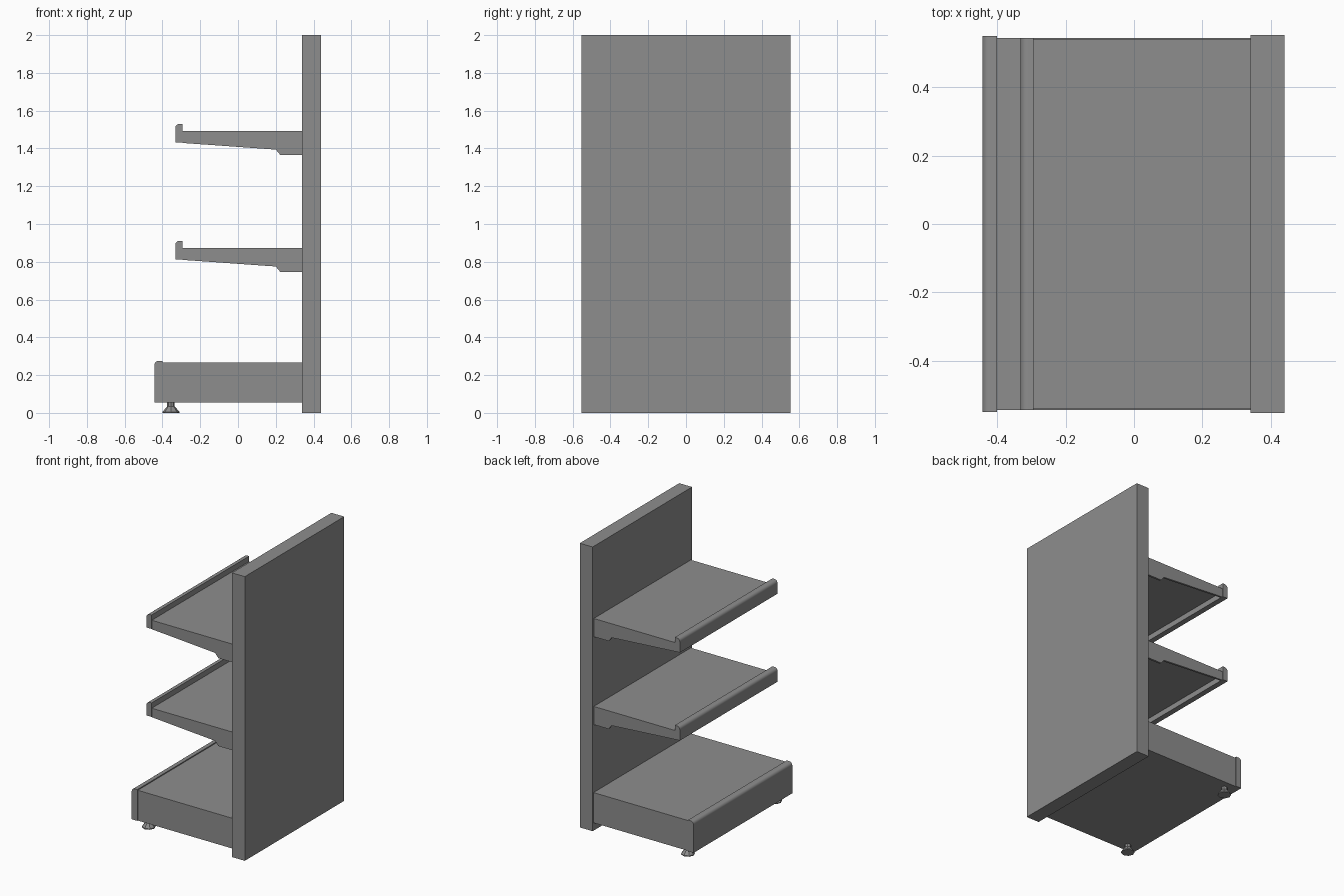
import bpy
import bmesh
import math

cube = bpy.data.objects.get("Cube")
if cube:
    bpy.data.objects.remove(cube, do_unlink=True)

grey = bpy.data.materials.new("shelf grey")
grey.use_nodes = True
GREY = (0.27, 0.27, 0.27, 1)
grey.diffuse_color = GREY
grey.node_tree.nodes["Principled BSDF"].inputs["Base Color"].default_value = GREY

PANEL_X = 0.34


def finish(name, bm, smooth=False):
    bmesh.ops.recalc_face_normals(bm, faces=bm.faces)
    mesh = bpy.data.meshes.new(name)
    bm.to_mesh(mesh)
    bm.free()
    mesh.materials.append(grey)
    obj = bpy.data.objects.new(name, mesh)
    bpy.context.collection.objects.link(obj)
    if smooth:
        bpy.ops.object.select_all(action='DESELECT')
        obj.select_set(True)
        bpy.context.view_layer.objects.active = obj
        bpy.ops.object.shade_smooth_by_angle(angle=math.radians(35))
    return obj


def extrude(name, outline, y0, y1, smooth=False):
    """Sweep an outline in the x-z plane from y0 to y1."""
    bm = bmesh.new()
    face = bm.faces.new([bm.verts.new((x, y0, z)) for x, z in outline])
    new = bmesh.ops.extrude_face_region(bm, geom=[face])["geom"]
    verts = [v for v in new if isinstance(v, bmesh.types.BMVert)]
    bmesh.ops.translate(bm, verts=verts, vec=(0, y1 - y0, 0))
    return finish(name, bm, smooth)


def rect(x0, x1, z0, z1):
    return [(x0, z0), (x1, z0), (x1, z1), (x0, z1)]


def lip_outline(x0, x1, z0, z1, r):
    """Strip with a rounded upper front edge."""
    steps = 6
    arc = []
    for i in range(steps + 1):
        a = math.pi / 2 * i / steps
        arc.append((x0 + r - r * math.cos(a), z1 - r + r * math.sin(a)))
    return [(x1, z0), (x0, z0)] + arc + [(x1, z1)]


# Back panel
extrude("back_panel", rect(PANEL_X, 0.44, 0, 2), -0.553, 0.553)

# Base cabinet with its rounded front
extrude("base_box", rect(-0.40, PANEL_X, 0.055, 0.268), -0.543, 0.543)
extrude("base_front", lip_outline(-0.443, -0.40, 0.055, 0.275, 0.022),
        -0.549, 0.549, True)

# Two shelves: deck, front lip and a tapered bracket at each end
for label, top in (("lower", 0.873), ("upper", 1.492)):
    extrude(label + "_shelf_deck", rect(-0.295, PANEL_X, top - 0.022, top), -0.534, 0.534)
    extrude(label + "_shelf_lip",
            lip_outline(-0.332, -0.293, top - 0.06, top + 0.038, 0.022),
            -0.543, 0.543, True)
    bracket = [(-0.293, top), (-0.293, top - 0.063), (0.20, top - 0.098),
               (0.225, top - 0.128), (PANEL_X, top - 0.128), (PANEL_X, top)]
    for side, s in (("left", 1), ("right", -1)):
        extrude(f"{label}_shelf_bracket_{side}", bracket, s * 0.526, s * 0.54)

# Levelling feet under the front of the base
for side, y in (("left", 0.485), ("right", -0.485)):
    bm = bmesh.new()
    profile = [(0.044, 0), (0.044, 0.006), (0.02, 0.035), (0.02, 0.057)]
    sides = 8
    rings = [[bm.verts.new((-0.355 + r * math.cos(math.tau * i / sides),
                            y + r * math.sin(math.tau * i / sides), z))
              for i in range(sides)] for r, z in profile]
    for low, high in zip(rings, rings[1:]):
        for i in range(sides):
            j = (i + 1) % sides
            bm.faces.new((low[i], low[j], high[j], high[i]))
    bm.faces.new(rings[0])
    bm.faces.new(rings[-1])
    finish("foot_" + side, bm)
